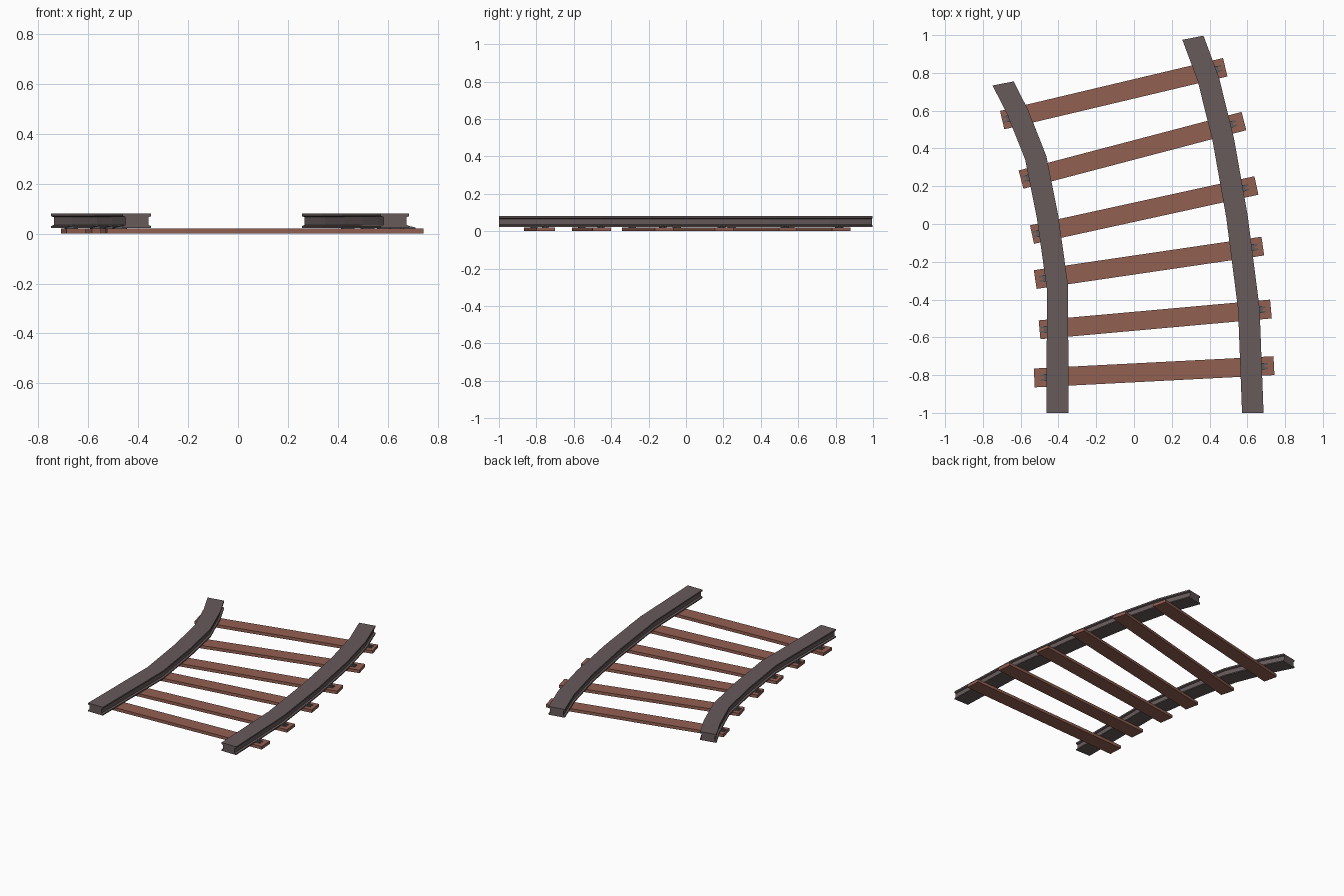
import bpy
import bmesh
import math
from mathutils import Vector, Matrix

cube = bpy.data.objects.get("Cube")
if cube:
    bpy.data.objects.remove(cube)


def material(name, color):
    mat = bpy.data.materials.new(name)
    mat.use_nodes = True
    mat.diffuse_color = color
    mat.node_tree.nodes["Principled BSDF"].inputs["Base Color"].default_value = color
    return mat


STEEL = material("dull steel", (0.135, 0.103, 0.105, 1))
WOOD = material("red brown wood", (0.29, 0.115, 0.083, 1))
CLIP = material("dark clip iron", (0.11, 0.11, 0.12, 1))


def finish(name, bm, mat):
    bmesh.ops.recalc_face_normals(bm, faces=bm.faces)
    mesh = bpy.data.meshes.new(name)
    bm.to_mesh(mesh)
    bm.free()
    mesh.materials.append(mat)
    obj = bpy.data.objects.new(name, mesh)
    bpy.context.collection.objects.link(obj)
    return obj


def box(bm, size, centre, frame=Matrix()):
    place = frame @ Matrix.Translation(centre) @ Matrix.Diagonal((*size, 1))
    return bmesh.ops.create_cube(bm, size=1, matrix=place)["verts"]


# Rail centre lines, front to back
LEFT_PATH = [(0.629, -1), (0.608, -0.45), (0.545, 0.04), (0.473, 0.445), (0.394, 0.765), (0.312, 0.986)]
RIGHT_PATH = [(-0.405, -1), (-0.405, -0.335), (-0.458, 0.04), (-0.52, 0.35), (-0.617, 0.595), (-0.693, 0.744)]
HALF = 0.057

# I-shaped rail section: half of it, mirrored
half_section = [(HALF, 0.022), (HALF, 0.03), (0.046, 0.035), (0.046, 0.066), (HALF, 0.07), (HALF, 0.08)]
SECTION = half_section + [(-x, z) for x, z in reversed(half_section)]


def rail(name, path):
    bm = bmesh.new()
    rings = []
    for x, y in path:
        turn = math.radians(11) * (y - path[0][1]) / (path[-1][1] - path[0][1])
        rings.append([bm.verts.new((x + s * math.cos(turn), y + s * math.sin(turn), z))
                      for s, z in SECTION])
    n = len(SECTION)
    for a, b in zip(rings, rings[1:]):
        for i in range(n):
            j = (i + 1) % n
            bm.faces.new((a[i], a[j], b[j], b[i]))
    bm.faces.new(rings[0])
    bm.faces.new(rings[-1])
    finish(name, bm, STEEL)


rail("left_rail", LEFT_PATH)
rail("right_rail", RIGHT_PATH)


def rail_x(path, y):
    for (x0, y0), (x1, y1) in zip(path, path[1:]):
        if y <= y1:
            return x0 + (x1 - x0) * (y - y0) / (y1 - y0)
    return path[-1][0]


# Clip holding the rail foot: a plate with two sloping prongs pointing outwards
def clip(name, path, a, b, side):
    d = (b - a).normalized()
    point = a if side < 0 else b
    for _ in range(6):
        x = rail_x(path, point.y) + side * HALF
        point = a + (b - a) * ((x - a.x) / (b.x - a.x))
    angle = math.atan2(d.y, d.x) + (math.pi if side < 0 else 0)
    frame = Matrix.Translation((point.x, point.y, 0)) @ Matrix.Rotation(angle, 4, 'Z')
    bm = bmesh.new()
    box(bm, (0.03, 0.034, 0.006), (0, 0, 0.022), frame)
    for s in (-1, 1):
        verts = box(bm, (0.044, 0.01, 0.016), (0.011, s * 0.012, 0.026), frame)
        for v in verts:
            if v.co.z > 0.03 and (frame.inverted() @ v.co).x > 0.02:
                v.co.z -= 0.009
    finish(name, bm, CLIP)


# Sleepers, from their right end to their left end
SLEEPERS = [((-0.528, -0.815), (0.741, -0.75)), ((-0.5, -0.56), (0.725, -0.45)),
            ((-0.523, -0.294), (0.682, -0.117)), ((-0.54, -0.056), (0.648, 0.204)),
            ((-0.598, 0.235), (0.582, 0.545)), ((-0.698, 0.55), (0.483, 0.83))]

for i, (start, end) in enumerate(SLEEPERS, 1):
    a, b = Vector(start), Vector(end)
    mid, d = (a + b) / 2, b - a
    bm = bmesh.new()
    frame = Matrix.Translation((mid.x, mid.y, 0)) @ Matrix.Rotation(math.atan2(d.y, d.x), 4, 'Z')
    box(bm, (d.length, 0.1, 0.021), (0, 0, 0.0105), frame)
    finish(f"sleeper_{i}", bm, WOOD)
    clip(f"right_clip_{i}", RIGHT_PATH, a, b, -1)
    clip(f"left_clip_{i}", LEFT_PATH, a, b, 1)
